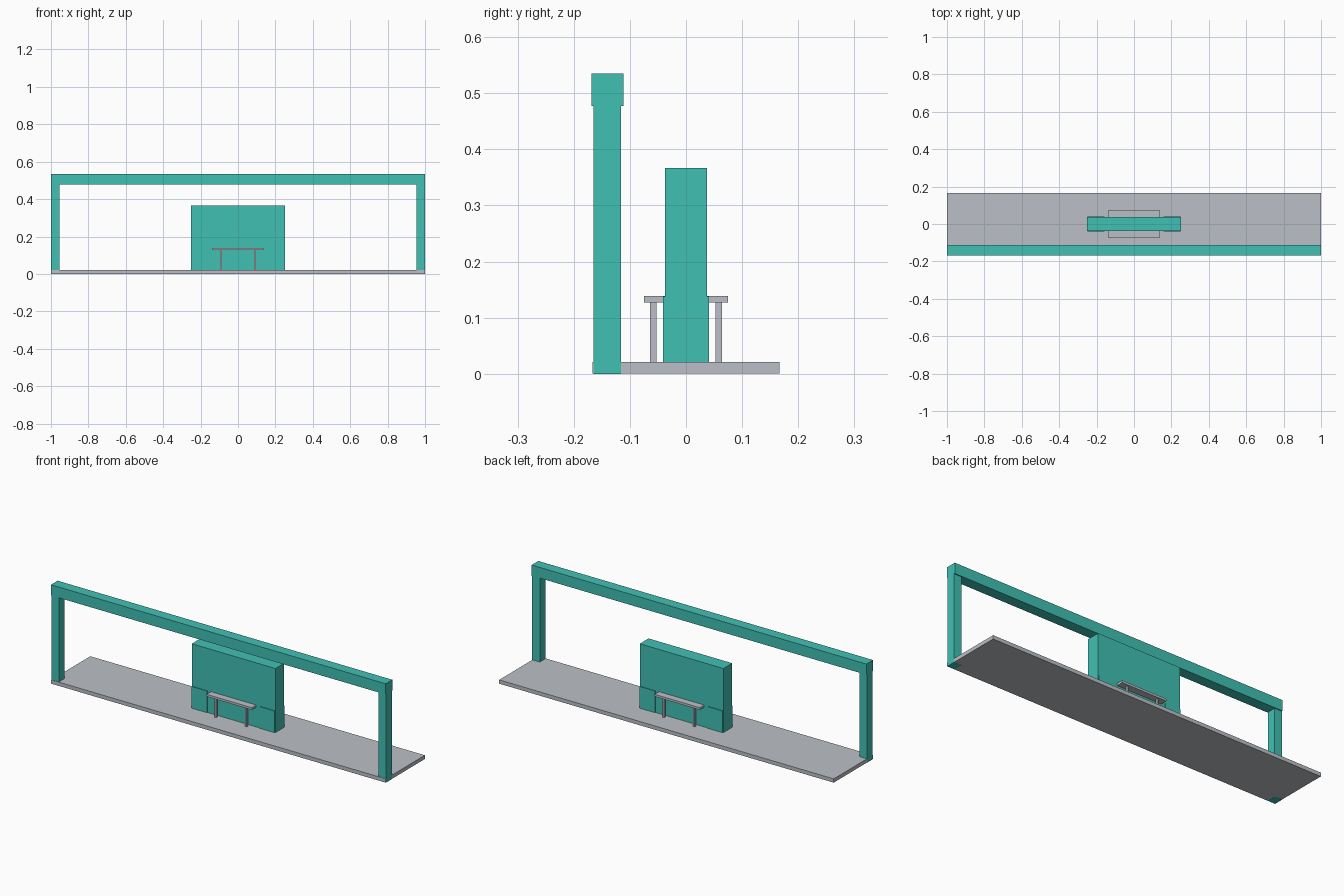
import bpy

cube = bpy.data.objects.get("Cube")
if cube:
    bpy.data.objects.remove(cube, do_unlink=True)


def material(name, color):
    m = bpy.data.materials.new(name)
    m.use_nodes = True
    m.diffuse_color = color
    m.node_tree.nodes["Principled BSDF"].inputs["Base Color"].default_value = color
    return m


teal = material("teal paint", (0.053, 0.53, 0.45, 1))
grey = material("light grey", (0.5, 0.53, 0.57, 1))


def box(name, x, y, z, mat):
    """Box spanning the given (low, high) range on each axis."""
    spans = (x, y, z)
    bpy.ops.mesh.primitive_cube_add(size=1, location=[(a + b) / 2 for a, b in spans])
    ob = bpy.context.object
    ob.name = name
    ob.scale = [abs(b - a) for a, b in spans]
    bpy.ops.object.transform_apply(location=False, rotation=False, scale=True)
    ob.data.materials.append(mat)
    return ob


def mirrored(side, low, high):
    return tuple(sorted((side * low, side * high)))


# Platform slab and central wall
box("platform", (-0.9995, 0.9995), (-0.167, 0.167), (0.0005, 0.021), grey)
box("central_wall", (-0.25, 0.25), (-0.0375, 0.0375), (0.001, 0.367), teal)

# Portal frame along the front edge
box("frame_beam", (-1, 1), (-0.168, -0.111), (0.477, 0.535), teal)
for side, label in ((1, "left"), (-1, "right")):
    box(f"{label}_post", mirrored(side, 0.955, 1), (-0.165, -0.116), (0, 0.477), teal)

# Low wall panels and a bench on each face of the wall
for face, where in ((-1, "front"), (1, "back")):
    box(f"{where}_bench_seat", (-0.135, 0.135), mirrored(face, 0.037, 0.075),
        (0.127, 0.139), grey)
    for side, label in ((1, "left"), (-1, "right")):
        box(f"{where}_{label}_panel", mirrored(side, 0.157, 0.248),
            mirrored(face, 0.036, 0.041), (0.02, 0.138), teal)
        box(f"{where}_{label}_bench_leg", mirrored(side, 0.086, 0.097),
            mirrored(face, 0.053, 0.064), (0.02, 0.128), grey)
